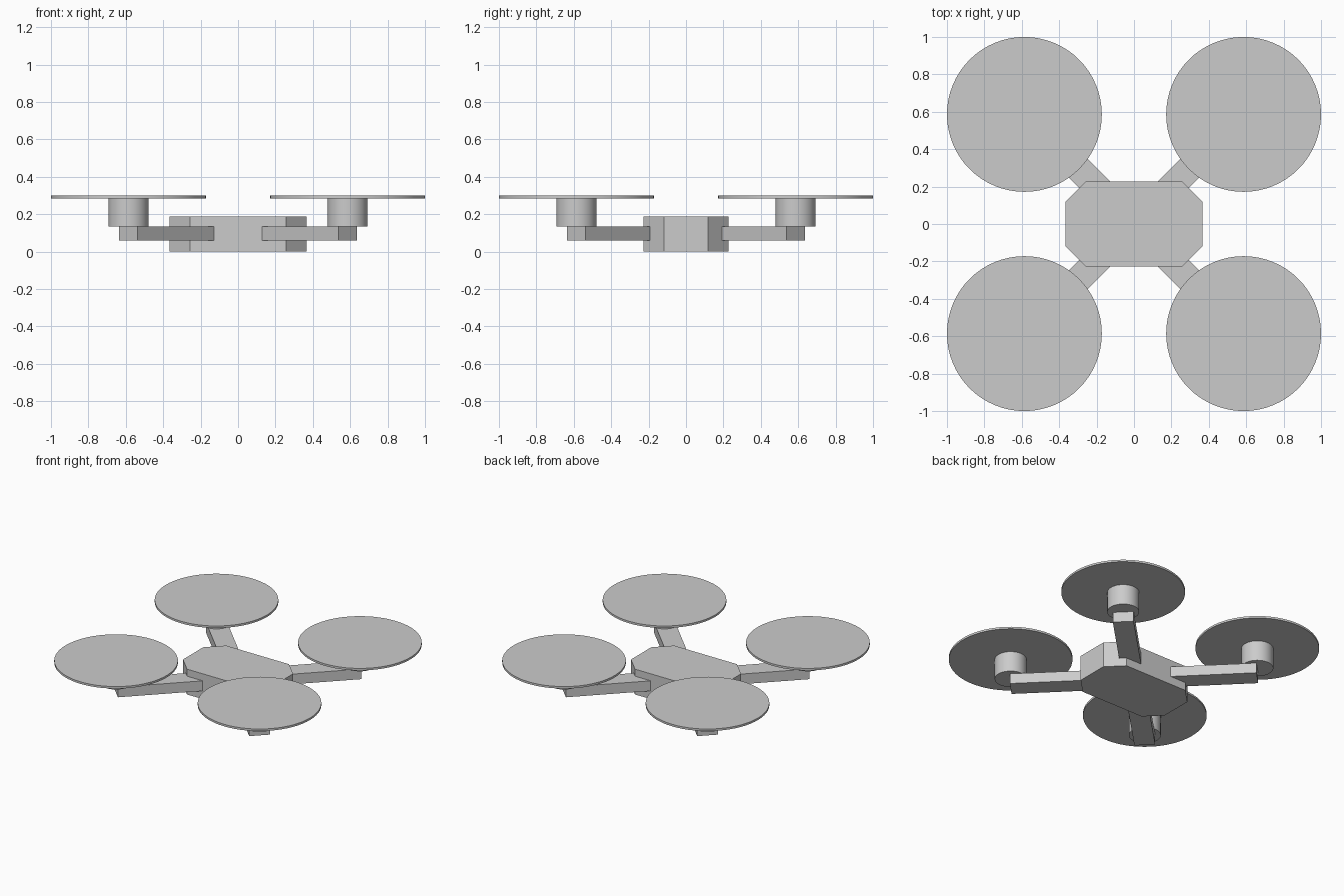
import bpy
import bmesh
import math

cube = bpy.data.objects.get("Cube")
if cube:
    bpy.data.objects.remove(cube, do_unlink=True)

# Single light grey finish
grey = bpy.data.materials.new("light_grey")
grey.use_nodes = True
COLOR = (0.6, 0.6, 0.6, 1.0)
grey.diffuse_color = COLOR
grey.node_tree.nodes["Principled BSDF"].inputs["Base Color"].default_value = COLOR


def extrude_profile(name, points, z0, z1):
    """Upright prism from a flat outline."""
    bm = bmesh.new()
    base = bm.faces.new([bm.verts.new((x, y, z0)) for x, y in points])
    top = bmesh.ops.extrude_face_region(bm, geom=[base])["geom"]
    for v in top:
        if isinstance(v, bmesh.types.BMVert):
            v.co.z = z1
    bmesh.ops.recalc_face_normals(bm, faces=bm.faces)
    mesh = bpy.data.meshes.new(name)
    bm.to_mesh(mesh)
    bm.free()
    mesh.materials.append(grey)
    obj = bpy.data.objects.new(name, mesh)
    bpy.context.collection.objects.link(obj)
    return obj


def cylinder(name, x, y, radius, z0, z1):
    bpy.ops.mesh.primitive_cylinder_add(
        vertices=64, radius=radius, depth=z1 - z0, location=(x, y, (z0 + z1) / 2))
    obj = bpy.context.object
    obj.name = name
    obj.data.materials.append(grey)
    bpy.ops.object.shade_smooth_by_angle(angle=math.radians(30))
    return obj


# Body: block with clipped corners
W, D, CUT = 0.367, 0.228, 0.11
body_outline = [(W, D - CUT), (W - CUT, D), (CUT - W, D), (-W, D - CUT),
                (-W, CUT - D), (CUT - W, -D), (W - CUT, -D), (W, CUT - D)]
extrude_profile("body", body_outline, 0, 0.187)

# Arm, motor and rotor disc at each corner
HUB, RADIUS = 0.586, 0.414
ARM_LENGTH, ARM_HALF = HUB * math.sqrt(2), 0.07
for side, sx in (("left", 1), ("right", -1)):
    for end, sy in (("front", -1), ("back", 1)):
        tag = f"{end}_{side}"
        arm = extrude_profile(f"{tag}_arm", [
            (0.1, -ARM_HALF), (ARM_LENGTH, -ARM_HALF),
            (ARM_LENGTH, ARM_HALF), (0.1, ARM_HALF)], 0.06, 0.135)
        arm.rotation_euler.z = math.atan2(sy, sx)
        cylinder(f"{tag}_motor", sx * HUB, sy * HUB, 0.107, 0.135, 0.285)
        cylinder(f"{tag}_rotor_disc", sx * HUB, sy * HUB, RADIUS, 0.285, 0.3)
